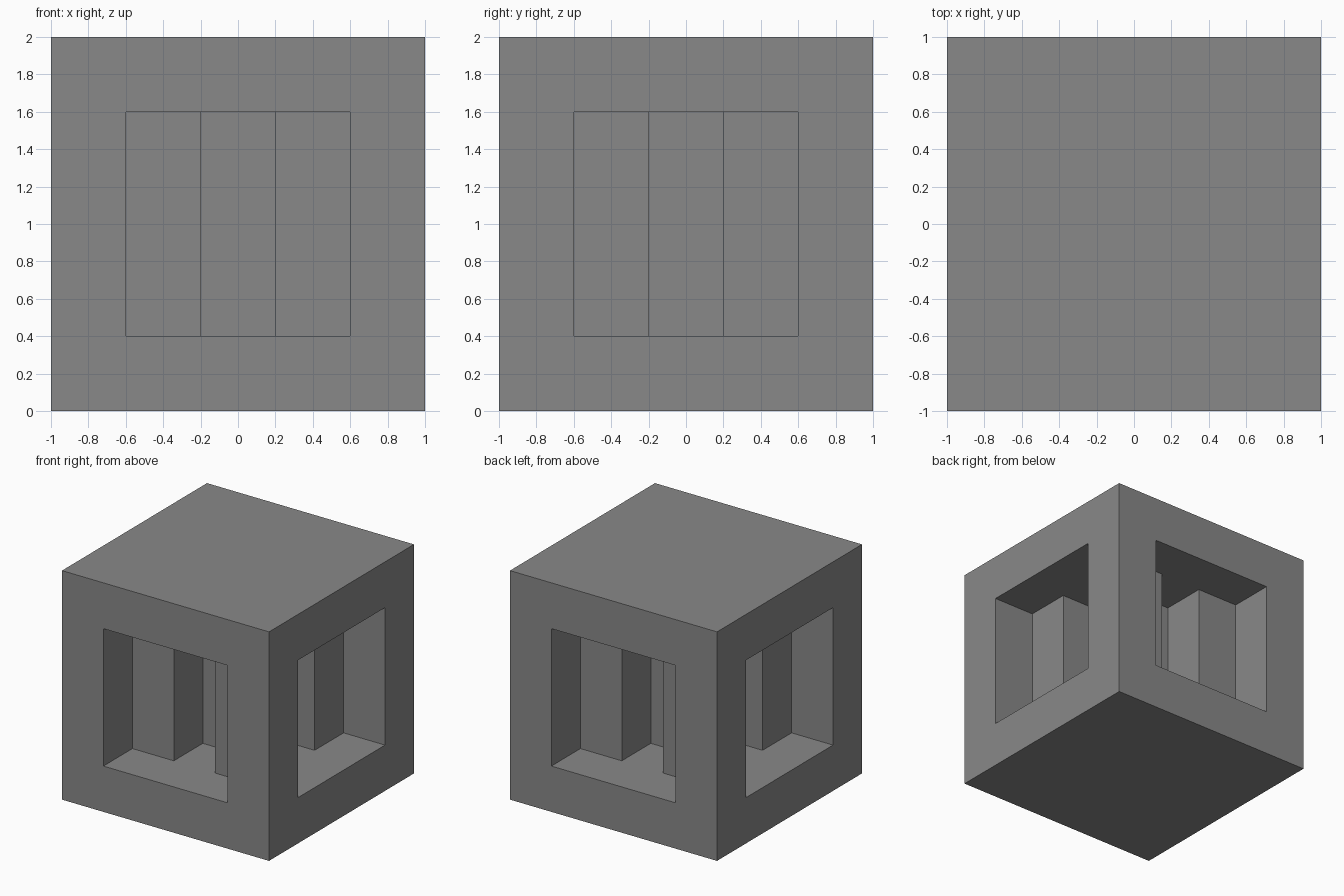
import bpy, bmesh
from mathutils import Matrix, Vector
from math import pi

if "Cube" in bpy.data.objects:
    bpy.data.objects.remove(bpy.data.objects["Cube"])

LOW, HIGH = 0.4, 1.6   # floor and ceiling of the recesses

# Plan of one recess: wide opening, then a narrow slot towards the core
PLAN = [(-.6, -1), (-.6, -.6), (-.2, -.6), (-.2, -.2),
        (.2, -.2), (.2, -.6), (.6, -.6), (.6, -1)]

grey = bpy.data.materials.new("mid grey")
grey.diffuse_color = (0.25, 0.25, 0.25, 1)
grey.use_nodes = True
grey.node_tree.nodes["Principled BSDF"].inputs["Base Color"].default_value = grey.diffuse_color

bm = bmesh.new()


def face(points, turn=Matrix.Identity(3)):
    bm.faces.new([bm.verts.new(turn @ Vector(p)) for p in points])


for k in range(4):
    turn = Matrix.Rotation(k * pi / 2, 3, 'Z')
    # Window frame
    outer = [(-1, -1, 0), (1, -1, 0), (1, -1, 2), (-1, -1, 2)]
    inner = [(-.6, -1, LOW), (.6, -1, LOW), (.6, -1, HIGH), (-.6, -1, HIGH)]
    for i in range(4):
        j = (i + 1) % 4
        face([outer[i], outer[j], inner[j], inner[i]], turn)
    # Recess walls
    for a, b in zip(PLAN, PLAN[1:]):
        face([(*a, LOW), (*b, LOW), (*b, HIGH), (*a, HIGH)], turn)
    # Recess floor and ceiling
    face([(*p, LOW) for p in reversed(PLAN)], turn)
    face([(*p, HIGH) for p in PLAN], turn)

# Top and bottom
square = [(-1, -1), (1, -1), (1, 1), (-1, 1)]
face([(*p, 2) for p in square])
face([(*p, 0) for p in reversed(square)])

bmesh.ops.remove_doubles(bm, verts=bm.verts[:], dist=1e-4)
mesh = bpy.data.meshes.new("recessed_cube")
bm.to_mesh(mesh)
bm.free()
mesh.materials.append(grey)
cube = bpy.data.objects.new("recessed_cube", mesh)
bpy.context.collection.objects.link(cube)
